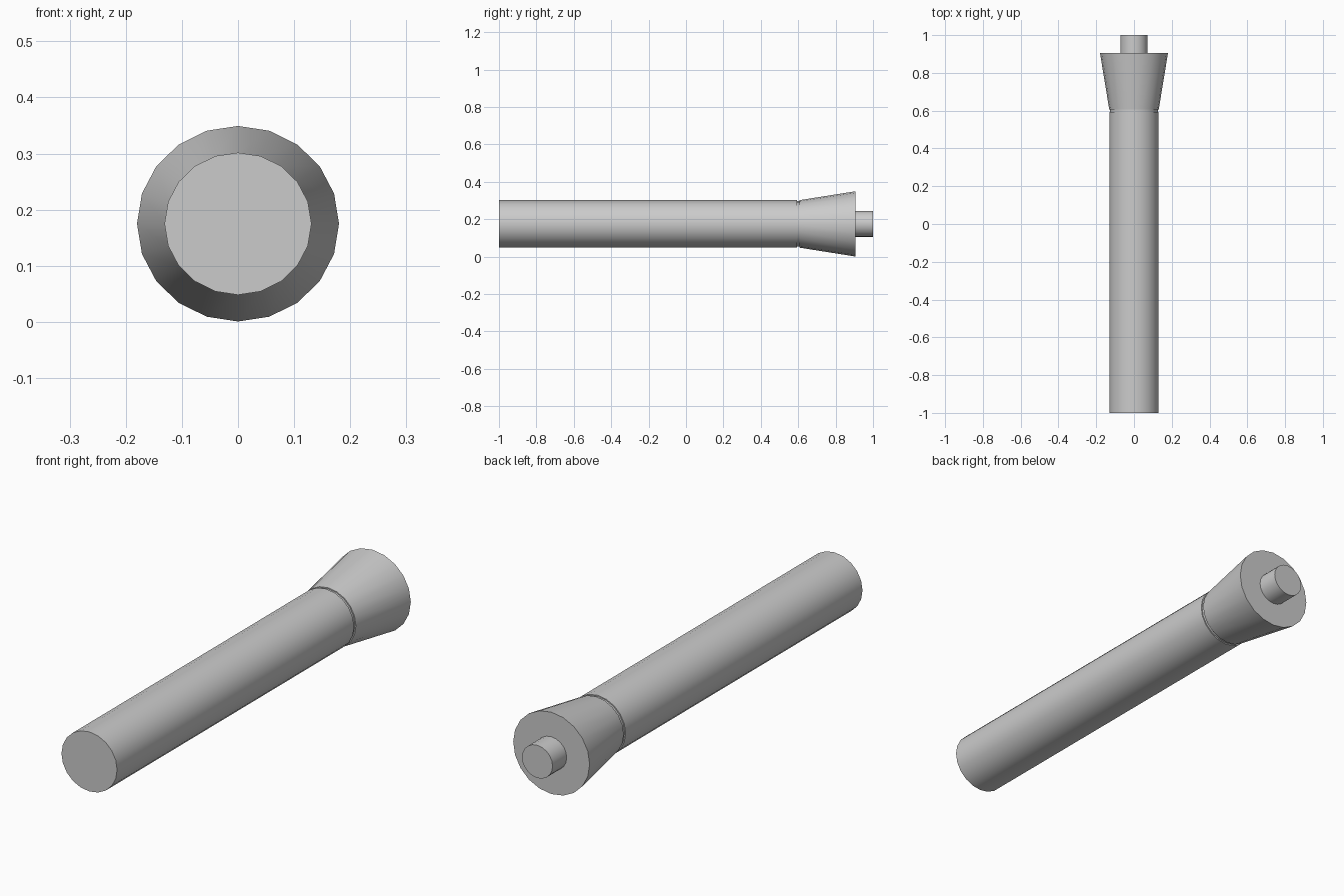
import bpy, bmesh
from math import sin, cos, pi, radians

if "Cube" in bpy.data.objects:
    bpy.data.objects.remove(bpy.data.objects["Cube"])

SIDES = 20
CENTRE_Z = 0.175
SQUASH = 0.968      # cross-section is slightly flattened in z


def lathe(name, profile, cap_front=False, cap_back=False, smooth=True):
    """Sweep (radius, y) points round the long axis."""
    bm = bmesh.new()
    rings = []
    for r, y in profile:
        rings.append([bm.verts.new((r * sin(2 * pi * i / SIDES), y,
                                    CENTRE_Z + SQUASH * r * cos(2 * pi * i / SIDES)))
                      for i in range(SIDES)])
    for a, b in zip(rings, rings[1:]):
        for i in range(SIDES):
            j = (i + 1) % SIDES
            bm.faces.new((a[i], a[j], b[j], b[i]))
    if cap_front:
        bm.faces.new(rings[0][::-1])
    if cap_back:
        bm.faces.new(rings[-1])
    # outward normals: front cap faces -y, side walls face away from the axis
    bmesh.ops.recalc_face_normals(bm, faces=bm.faces)
    wall = max(bm.faces, key=lambda f: f.calc_area() if len(f.verts) == 4 else 0)
    c = wall.calc_center_median()
    if wall.normal.x * c.x + wall.normal.z * (c.z - CENTRE_Z) < 0:
        bmesh.ops.reverse_faces(bm, faces=bm.faces)
    me = bpy.data.meshes.new(name)
    bm.to_mesh(me)
    bm.free()
    ob = bpy.data.objects.new(name, me)
    bpy.context.collection.objects.link(ob)
    if smooth:
        bpy.ops.object.select_all(action='DESELECT')
        ob.select_set(True)
        bpy.context.view_layer.objects.active = ob
        bpy.ops.object.shade_smooth_by_angle(angle=radians(30))
    return ob


BODY, NECK, RIM, PIN = 0.131, 0.126, 0.18, 0.072

# long cylindrical shaft ending in a thin neck groove
lathe("shaft", [(BODY, -1), (BODY, 0.593), (NECK, 0.593), (NECK, 0.606)], cap_front=True)
# flared head with a flat annular end
lathe("flared_head", [(NECK, 0.606), (BODY, 0.606), (RIM, 0.905), (PIN, 0.905)])
# small pin at the back
lathe("end_pin", [(PIN, 0.905), (PIN, 1.0)], cap_back=True)
